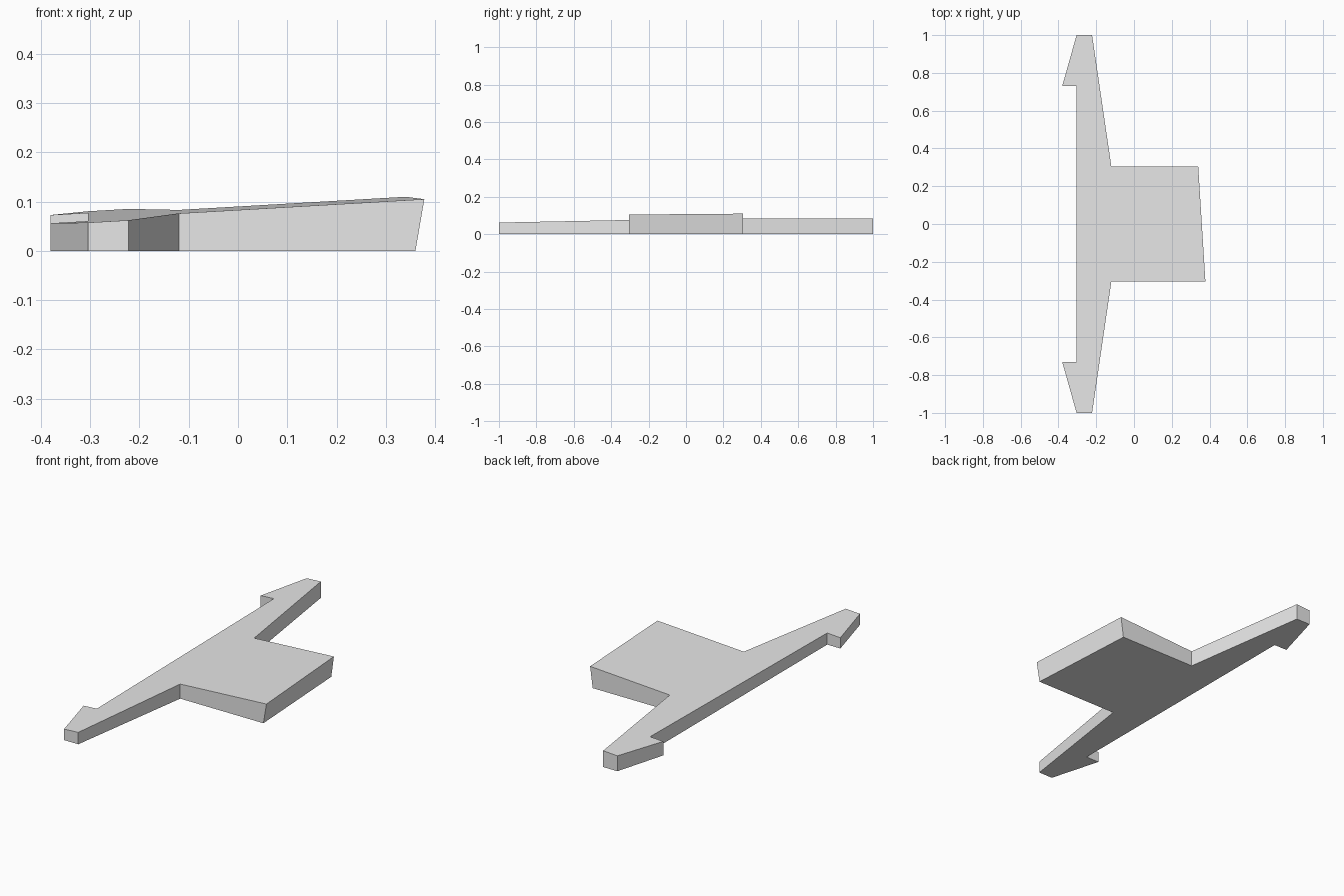
import bpy
import bmesh

if "Cube" in bpy.data.objects:
    bpy.data.objects.remove(bpy.data.objects["Cube"])

# One flat grey for the whole plate
grey = bpy.data.materials.new("light_grey")
grey.diffuse_color = (0.8, 0.8, 0.8, 1.0)
grey.use_nodes = True
grey.node_tree.nodes["Principled BSDF"].inputs["Base Color"].default_value = grey.diffuse_color

# Plan outline: (top x, y, bottom x); the wide end leans inward towards its base
half = [(-0.12, 0.305), (-0.222, 1.0), (-0.304, 1.0), (-0.38, 0.73), (-0.304, 0.73)]
outline = [(0.378, -0.305, 0.36), (0.34, 0.305, 0.325)]
outline += [(x, y, x) for x, y in half]
outline += [(x, -y, x) for x, y in reversed(half)]


def top_height(x, y):
    """Gently sloping plane of the upper face."""
    return 0.0865 + 0.058 * x + 0.0115 * y


# Plate body: flat base, sloping top, straight walls
bm = bmesh.new()
base = [bm.verts.new((bx, y, 0)) for x, y, bx in outline]
top = [bm.verts.new((x, y, top_height(x, y))) for x, y, bx in outline]
bm.faces.new(top)
bm.faces.new(list(reversed(base)))
n = len(outline)
for i in range(n):
    j = (i + 1) % n
    bm.faces.new((base[i], base[j], top[j], top[i]))
bmesh.ops.recalc_face_normals(bm, faces=bm.faces)

mesh = bpy.data.meshes.new("winged_plate")
bm.to_mesh(mesh)
bm.free()
mesh.materials.append(grey)
plate = bpy.data.objects.new("winged_plate", mesh)
bpy.context.collection.objects.link(plate)
